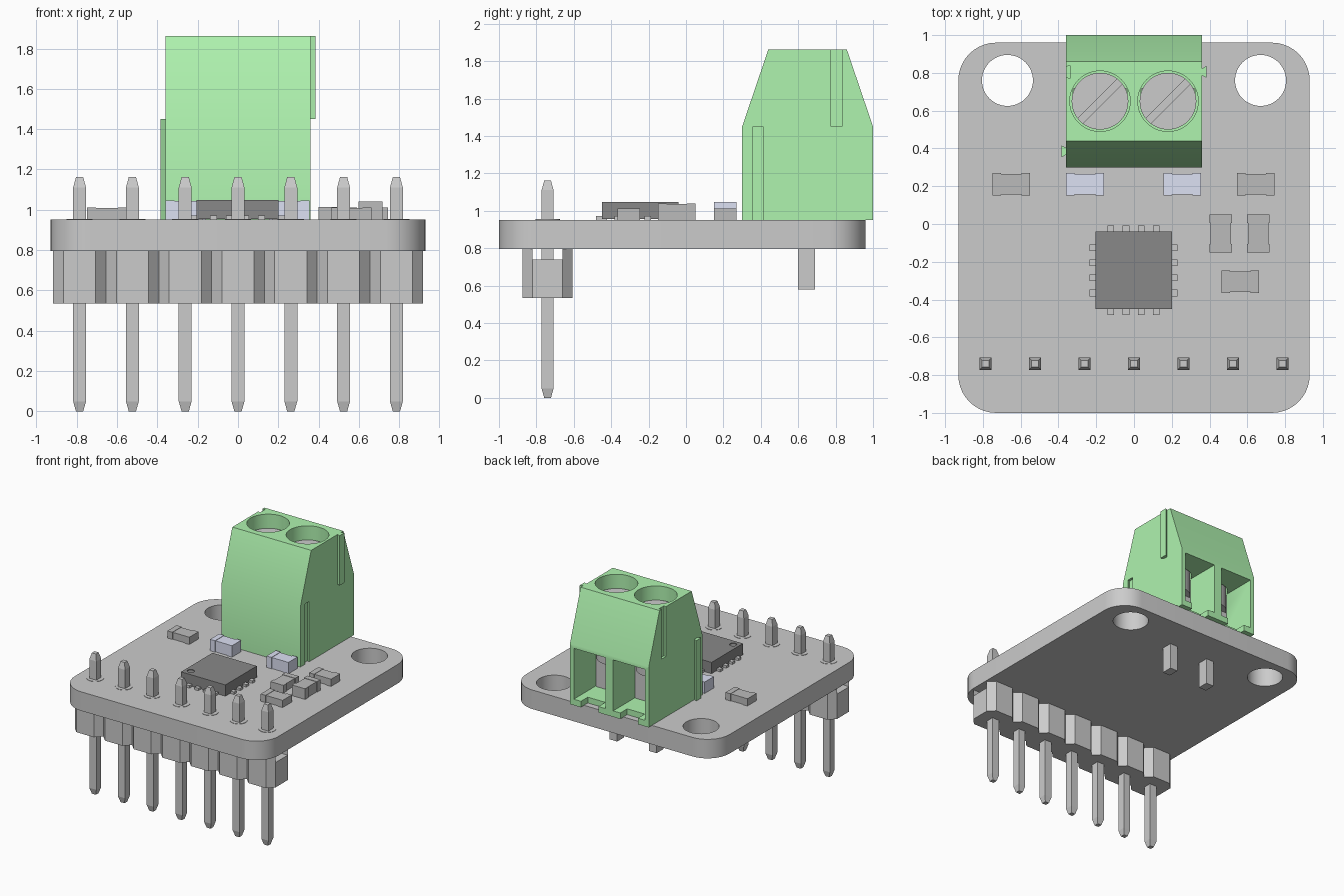
import bpy, bmesh
from math import sin, cos, pi, radians
from mathutils import Matrix

if "Cube" in bpy.data.objects:
    bpy.data.objects.remove(bpy.data.objects["Cube"])


def material(name, rgb):
    m = bpy.data.materials.new(name)
    m.diffuse_color = (*rgb, 1)
    m.use_nodes = True
    m.node_tree.nodes["Principled BSDF"].inputs["Base Color"].default_value = m.diffuse_color
    return m


GREEN = material("green_plastic", (0.43, 0.9, 0.43))
BLACK = material("chip_black", (0.25, 0.25, 0.25))
DARK = material("dark_grey", (0.5, 0.5, 0.5))
BLUE = material("pale_blue", (0.72, 0.75, 0.9))


def finish(bm, name, mat=None, smooth=False):
    bmesh.ops.recalc_face_normals(bm, faces=bm.faces)
    me = bpy.data.meshes.new(name)
    bm.to_mesh(me)
    bm.free()
    ob = bpy.data.objects.new(name, me)
    bpy.context.collection.objects.link(ob)
    if mat:
        me.materials.append(mat)
    if smooth:
        shade(ob)
    return ob


def shade(ob):
    bpy.ops.object.select_all(action='DESELECT')
    bpy.context.view_layer.objects.active = ob
    ob.select_set(True)
    bpy.ops.object.shade_smooth_by_angle(angle=radians(30))


def prism(name, pts, lo, hi, axis='z', mat=None, smooth=False):
    """Extrude an outline along z (points are x,y) or x (points are y,z)."""
    bm = bmesh.new()
    put = (lambda p, h: (p[0], p[1], h)) if axis == 'z' else (lambda p, h: (h, p[0], p[1]))
    a = [bm.verts.new(put(p, lo)) for p in pts]
    b = [bm.verts.new(put(p, hi)) for p in pts]
    bm.faces.new(a)
    bm.faces.new(b)
    n = len(pts)
    for i in range(n):
        bm.faces.new((a[i], a[(i + 1) % n], b[(i + 1) % n], b[i]))
    return finish(bm, name, mat, smooth)


def box(name, x0, x1, y0, y1, z0, z1, mat=None):
    return prism(name, [(x0, y0), (x1, y0), (x1, y1), (x0, y1)], z0, z1, 'z', mat)


def disc(name, x, y, r, z0, z1, mat=None, n=48):
    pts = [(x + r * cos(2 * pi * i / n), y + r * sin(2 * pi * i / n)) for i in range(n)]
    return prism(name, pts, z0, z1, 'z', mat, True)


def cut(ob, cutters):
    for c in cutters:
        m = ob.modifiers.new("cut", 'BOOLEAN')
        m.operation, m.solver, m.object = 'DIFFERENCE', 'EXACT', c
        bpy.context.view_layer.objects.active = ob
        bpy.ops.object.modifier_apply(modifier=m.name)
        bpy.data.objects.remove(c)


# Circuit board with rounded corners and two mounting holes
R, TOP = 0.2, 0.952
outline = []
for k, (cx, cy) in enumerate([(0.73, 0.76), (-0.73, 0.76), (-0.73, -0.8), (0.73, -0.8)]):
    outline += [(cx + R * cos(a), cy + R * sin(a)) for a in [(k + i / 10) * pi / 2 for i in range(11)]]
board = prism("board", outline, 0.795, TOP)
cut(board, [disc("hole_cutter", s * 0.67, 0.76, 0.135, 0.7, 1.1) for s in (-1, 1)])
shade(board)

# Pin header: row of chamfered blocks with a groove along the top
PITCH, HY = 0.262, -0.74
front, back = [], []
for i in range(-3, 4):
    for dx, dy in ((-0.131, 0.08), (-0.08, 0.133), (0.08, 0.133), (0.131, 0.08)):
        if dx == -0.131 and i > -3:
            continue
        front.append((i * PITCH + dx, HY - dy))
        back.append((i * PITCH + dx, HY + dy))
header = prism("header_body", front + back[::-1], 0.535, 0.795)
cut(header, [box("groove_cutter", -1.1, 1.1, HY - 0.08, HY + 0.08, 0.74, 0.9)])

# Header pins with tapered ends, and their solder pads
for i in range(-3, 4):
    x = i * PITCH
    bm = bmesh.new()
    rings = []
    for z, h in ((0, 0.018), (0.05, 0.032), (1.11, 0.032), (1.162, 0.018)):
        rings.append([bm.verts.new((x + a * h, HY + b * h, z))
                      for a, b in ((-1, -1), (1, -1), (1, 1), (-1, 1))])
    bm.faces.new(rings[0])
    bm.faces.new(rings[-1])
    for p, q in zip(rings, rings[1:]):
        for j in range(4):
            bm.faces.new((p[j], p[(j + 1) % 4], q[(j + 1) % 4], q[j]))
    finish(bm, "header_pin")
    disc("solder_pad", x, HY, 0.065, 0.94, TOP + 0.003, None, 32)

# Terminal block housing
SX, SY = 0.18, 0.65
profile = [(0.3, 0.95), (1.0, 0.95), (1.0, 1.45), (0.86, 1.862), (0.44, 1.862), (0.3, 1.45)]
housing = prism("terminal_housing", profile, -0.36, 0.36, 'x', GREEN)


def dovetail(name, x, y, z0, z1, mat=None, depth=0.026, root=0.018, tip=0.032):
    return prism(name, [(x, y - root), (x + depth, y - tip), (x + depth, y + tip), (x, y + root)],
                 z0, z1, 'z', mat)


cutters = [dovetail("slot_cutter", -0.365, 0.805, 1.45, 1.9, None, 0.026, 0.025, 0.035),
           dovetail("slot_cutter", 0.365, 0.385, 0.9, 1.45, None, -0.026, 0.025, 0.035)]
for s in (-1, 1):
    x = s * SX
    cutters += [disc("screw_cutter", x, SY, 0.16, 1.3, 2.0),
                box("wire_cutter", x - 0.145, x + 0.145, 0.62, 1.1, 1.0, 1.42),
                box("notch_cutter", x - 0.08, x + 0.08, 0.91, 1.1, 0.9, 1.05)]
cut(housing, cutters)
shade(housing)
dovetail("left_rib", -0.359, 0.385, 0.95, 1.45, GREEN, -0.026)
dovetail("right_rib", 0.359, 0.805, 1.45, 1.862, GREEN)

# Screws, clamps and solder legs inside the terminal block
for s in (-1, 1):
    x = s * SX
    screw = disc("terminal_screw", x, SY, 0.15, 1.25, 1.75)
    slot = box("slot_cutter", -0.3, 0.3, -0.018, 0.018, 1.7, 1.9)
    slot.data.transform(Matrix.Translation((x, SY, 0)) @ Matrix.Rotation(pi / 4, 4, 'Z'))
    cut(screw, [slot])
    shade(screw)
    box("wire_clamp", x - 0.14, x + 0.14, 0.625, 0.72, 1.0, 1.41)
    box("terminal_leg", x - 0.035, x + 0.035, 0.6, 0.69, 0.58, 1.0)

# Main chip with orientation dot and edge contacts
chip = box("chip", -0.205, 0.2, -0.45, -0.04, 0.955, 1.048, BLACK)
cut(chip, [disc("dot_cutter", -0.155, -0.395, 0.027, 1.042, 1.1)])
for i in range(4):
    d = -0.12 + i * 0.08
    for s in (-1, 1):
        box("chip_contact", d - 0.02, d + 0.015, -0.245 + s * 0.207 - 0.03, -0.245 + s * 0.207 + 0.03,
            0.95, 0.972)
        box("chip_contact", s * 0.204 - 0.0325, s * 0.204 + 0.0275, -0.263 + i * 0.08 - 0.12 + 0.12 - 0.12,
            -0.228 + i * 0.08 - 0.12, 0.95, 0.972)

# Small surface-mount parts: body with two slightly larger end caps


def smd(name, x, y, h, mat, upright=False):
    for a, b, w, top, part in ((-0.055, 0.055, 0.054, h - 0.003, "_body"),
                               (-0.1, -0.055, 0.06, h, "_end"), (0.055, 0.1, 0.06, h, "_end")):
        if upright:
            box(name + part, x - w, x + w, y + a, y + b, 0.95, top, mat)
        else:
            box(name + part, x + a, x + b, y - w, y + w, 0.95, top, mat)


for x, y, h, up in ((-0.65, 0.21, 1.012, False), (0.645, 0.21, 1.012, False), (0.563, -0.305, 1.012, False),
                    (0.46, -0.05, 1.015, True), (0.658, -0.05, 1.04, True)):
    smd("resistor", x, y, h, DARK, up)
for x in (-0.26, 0.255):
    smd("capacitor", x, 0.21, 1.046, BLUE)
